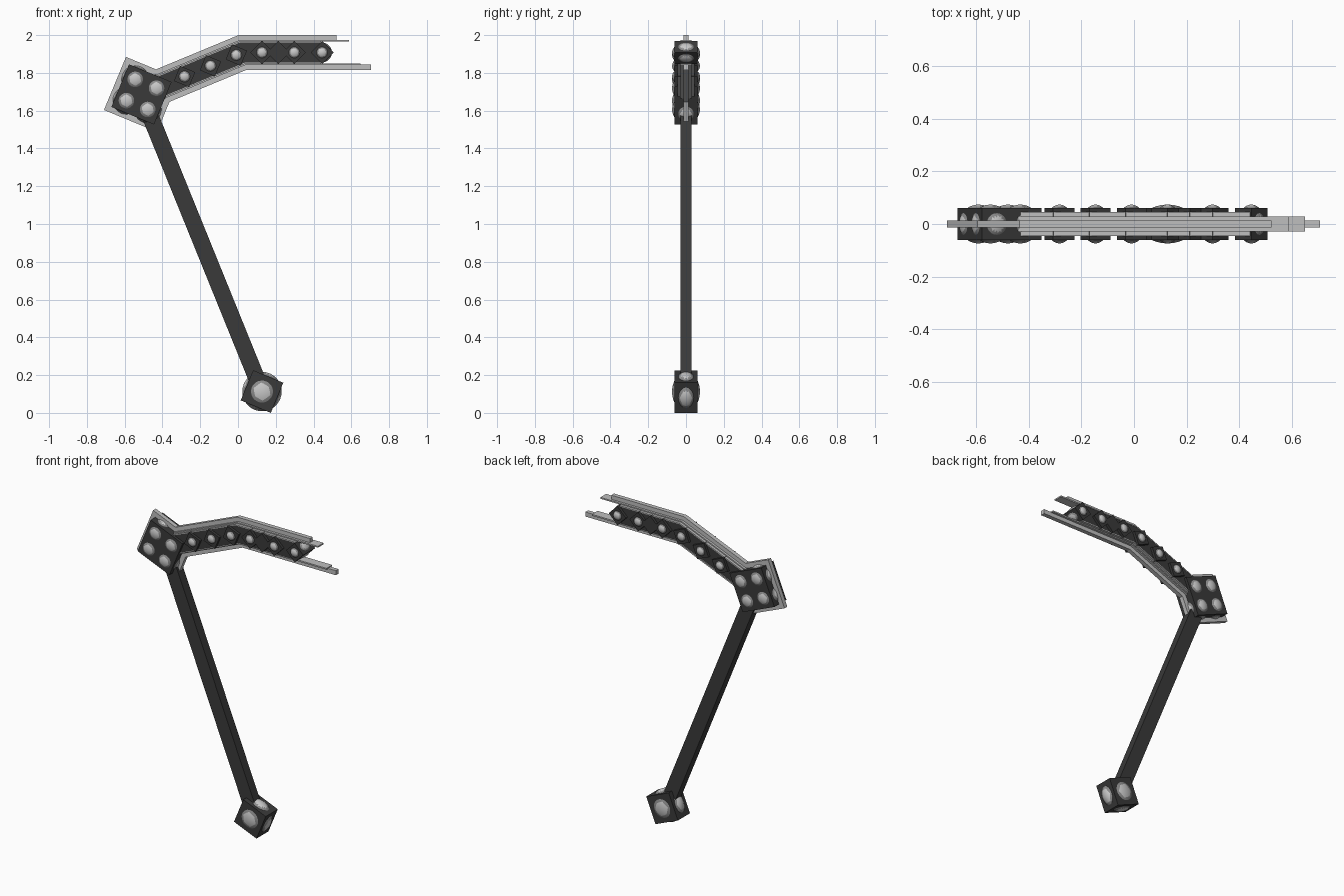
import bpy, bmesh, math
from mathutils import Vector

if "Cube" in bpy.data.objects:
    bpy.data.objects.remove(bpy.data.objects["Cube"])

T = math.radians(22.5)
CUBE = 0.122          # basic block size
R = 0.0737            # stud sphere radius, slightly poking through a block


def material(name, v):
    m = bpy.data.materials.new(name)
    m.diffuse_color = (v, v, v, 1)
    m.use_nodes = True
    m.node_tree.nodes["Principled BSDF"].inputs["Base Color"].default_value = m.diffuse_color
    return m


DARK = material("dark_iron", 0.042)
STEEL = material("light_steel", 0.52)
STUD = material("stud_light", 0.58)
STUD_RIM = material("stud_grey", 0.25)


def finish(name, bm, mats):
    me = bpy.data.meshes.new(name)
    bmesh.ops.recalc_face_normals(bm, faces=bm.faces)
    bm.to_mesh(me)
    bm.free()
    ob = bpy.data.objects.new(name, me)
    bpy.context.collection.objects.link(ob)
    for m in mats:
        me.materials.append(m)
    return ob


def box(name, x, z, size, angle, mat):
    bm = bmesh.new()
    bmesh.ops.create_cube(bm, size=1)
    ob = finish(name, bm, [mat])
    ob.location, ob.scale, ob.rotation_euler = (x, 0, z), size, (0, angle, 0)
    return ob


def stud(name, x, z, k, angle):
    """Sphere poking through the faces of a block; light caps, grey rims."""
    bm = bmesh.new()
    bmesh.ops.create_icosphere(bm, subdivisions=4, radius=R)
    for f in bm.faces:
        f.smooth = True
        n = f.calc_center_median().normalized()
        f.material_index = 0 if max(abs(c) for c in n) > 0.913 else 1
    ob = finish(name, bm, [STUD, STUD_RIM])
    ob.location, ob.scale, ob.rotation_euler = (x, 0, z), (k, 1, k), (0, angle, 0)


def studded_block(name, x, z, k, angle):
    box(name + "_block", x, z, (CUBE * k, CUBE, CUBE * k), angle, DARK)
    stud(name + "_stud", x, z, k, angle)


HUB = Vector((-0.511, 1.686))
BEND = Vector((0.024, 1.908))
POMMEL = Vector((0.127, 0.113))


def strip(name, start, end_x, lo, hi, half_y, mat):
    """Bar following the bent head line, between two offsets from it."""
    d = (BEND - HUB).normalized()
    n = Vector((-d.y, d.x))
    miter = math.tan(T / 2)

    def line(o):
        a = HUB + d * start + n * o
        return [a, BEND + Vector((-o * miter, o)), Vector((end_x, BEND.y + o))]

    outline = line(lo) + line(hi)[::-1]
    bm = bmesh.new()
    rows = [[bm.verts.new((p.x, y, p.y)) for p in outline] for y in (-half_y, half_y)]
    for r in rows:                      # two quads per side
        bm.faces.new((r[0], r[1], r[4], r[5]))
        bm.faces.new((r[1], r[2], r[3], r[4]))
    for i in range(6):
        j = (i + 1) % 6
        bm.faces.new((rows[0][i], rows[0][j], rows[1][j], rows[1][i]))
    return finish(name, bm, [mat])


# Shaft and pommel
mid, axis = (HUB + POMMEL) / 2, HUB - POMMEL
box("shaft", mid.x, mid.y, (0.088, 0.058, axis.length), -math.atan2(-axis.x, axis.y), DARK)
studded_block("pommel", POMMEL.x, POMMEL.y, math.sqrt(2), T)

# Hub of four blocks with a thin steel rim plate
u = Vector((math.cos(T), -math.sin(T))) * CUBE / 2
v = Vector((math.sin(T), math.cos(T))) * CUBE / 2
for i, (a, b) in enumerate([(-1, -1), (1, -1), (-1, 1), (1, 1)]):
    c = HUB + u * a + v * b
    studded_block(f"hub_{i + 1}", c.x, c.y, 1, T)
box("hub_rim", HUB.x, HUB.y, (0.304, 0.028, 0.304), T, STEEL)

# Diamond blocks along the head
slope = (BEND.y - HUB.y) / (BEND.x - HUB.x)
k = math.sqrt(0.5)
for i, x in enumerate([-0.283, -0.146, -0.009, 0.127, 0.298, 0.445]):
    z = BEND.y + min(0, x - BEND.x) * slope
    studded_block(f"head_{i + 1}", x, z, k, T if x < BEND.x else 2 * T)
box("head_filler_block", 0.212, BEND.y, (CUBE * k, CUBE, CUBE * k), 2 * T, DARK)

# Dark core and stepped steel rails above and below
strip("head_core", 0.08, 0.445, -0.055, 0.055, 0.044, DARK)
for side, s, ends in (("upper", 1, (0.44, 0.588, 0.521)), ("lower", -1, (0.44, 0.649, 0.705))):
    layers = [("inner", 0.054, 0.060, 0.046), ("middle", 0.058, 0.067, 0.029),
              ("edge", 0.064, 0.093, 0.014)]
    for (label, a, b, hy), end in zip(layers, ends):
        strip(f"{side}_{label}_rail", 0.105, end, *sorted((s * a, s * b)), hy, STEEL)
